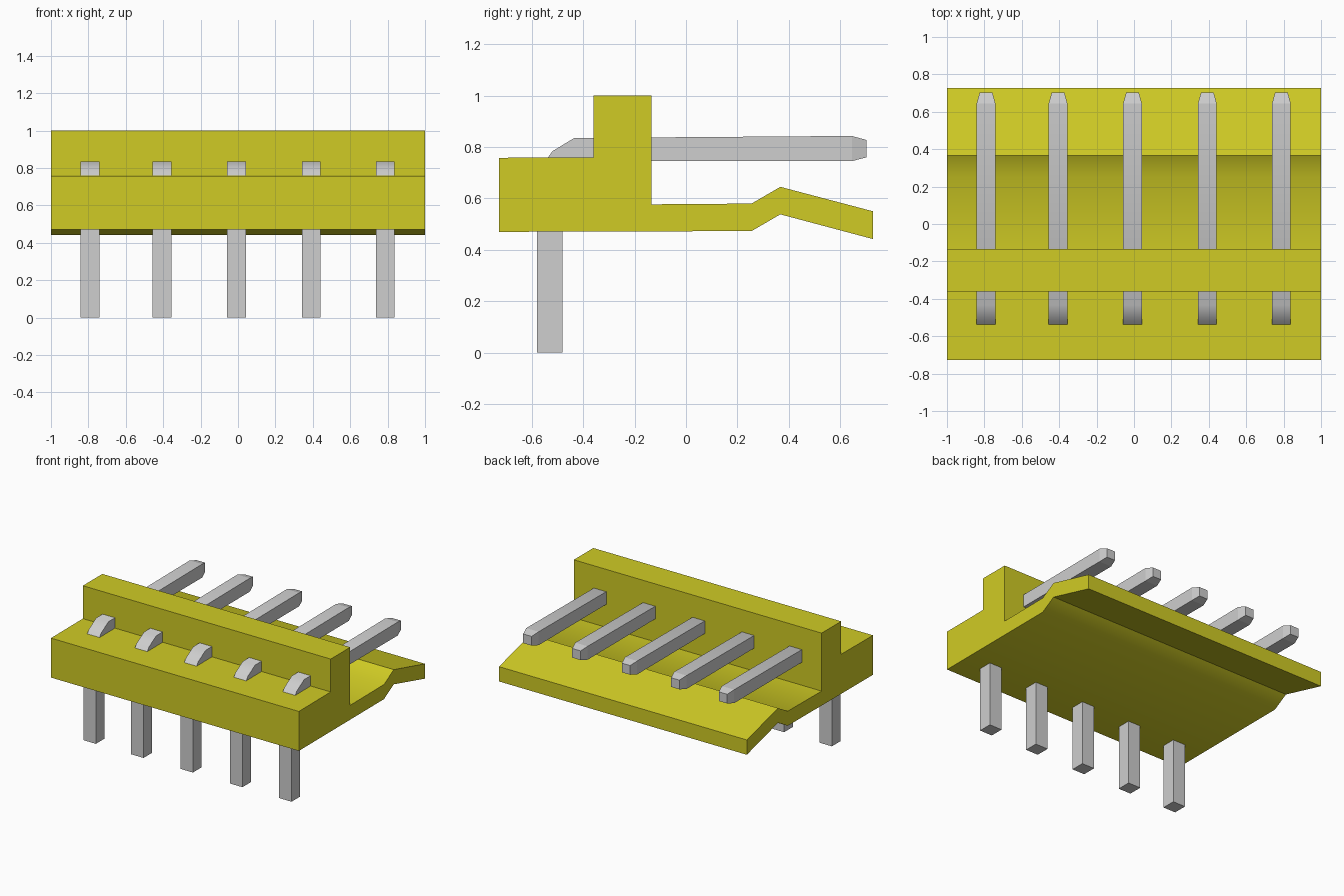
import bpy
import bmesh
import math

if "Cube" in bpy.data.objects:
    bpy.data.objects.remove(bpy.data.objects["Cube"])


def make_material(name, color):
    mat = bpy.data.materials.new(name)
    mat.use_nodes = True
    mat.diffuse_color = color
    mat.node_tree.nodes["Principled BSDF"].inputs["Base Color"].default_value = color
    return mat


yellow = make_material("yellow plastic", (0.63, 0.60, 0.018, 1))
metal = make_material("grey metal", (0.62, 0.62, 0.62, 1))


def extrude_profile(name, profile, half_width, x, mat, tip_y=None, tip_half=0.0):
    """Extrude a (y, z) side profile along x; points at tip_y are narrowed."""
    bm = bmesh.new()
    sides = []
    for s in (-1, 1):
        sides.append([bm.verts.new((s * (tip_half if y == tip_y else half_width), y, z))
                      for y, z in profile])
    left, right = sides
    bm.faces.new(left)
    bm.faces.new(right)
    n = len(profile)
    for i in range(n):
        j = (i + 1) % n
        bm.faces.new((left[i], left[j], right[j], right[i]))
    # Split the side caps so a narrowed tip stays planar
    if tip_y is not None:
        bmesh.ops.connect_verts_nonplanar(bm, angle_limit=0.01, faces=bm.faces[:])
    bmesh.ops.recalc_face_normals(bm, faces=bm.faces[:])
    mesh = bpy.data.meshes.new(name)
    bm.to_mesh(mesh)
    bm.free()
    mesh.materials.append(mat)
    obj = bpy.data.objects.new(name, mesh)
    obj.location.x = x
    bpy.context.collection.objects.link(obj)
    bpy.ops.object.select_all(action='DESELECT')
    obj.select_set(True)
    bpy.context.view_layer.objects.active = obj
    bpy.ops.object.shade_smooth_by_angle(angle=math.radians(33))
    return obj


# Housing: front step, upright wall, thin shelf and ridged latch lip
housing_profile = [
    (-0.727, 0.47), (-0.727, 0.758), (-0.36, 0.76), (-0.36, 1.0),
    (-0.135, 1.0), (-0.135, 0.577), (0.255, 0.58), (0.367, 0.645),
    (0.727, 0.55), (0.727, 0.442), (0.367, 0.538), (0.255, 0.473),
]
extrude_profile("housing", housing_profile, 1.0, 0, yellow)

# Pin shank: bent from the vertical leg into the horizontal contact
shank_profile = [
    (-0.58, 0.0), (-0.58, 0.70), (-0.519, 0.784), (-0.435, 0.835),
    (0.645, 0.843), (0.645, 0.745), (-0.42, 0.745), (-0.48, 0.69), (-0.48, 0.0),
]
# Pin tip: tapered on all four sides
tip_profile = [(0.645, 0.843), (0.703, 0.827), (0.703, 0.76), (0.645, 0.745)]

for i, x in enumerate((-0.791, -0.406, -0.008, 0.392, 0.788), 1):
    shank = extrude_profile(f"pin_{i}", shank_profile, 0.05, x, metal)
    tip = extrude_profile(f"pin_tip_{i}", tip_profile, 0.05, x, metal,
                          tip_y=0.703, tip_half=0.034)
    # Keep one object per pin
    shank.select_set(True)
    bpy.context.view_layer.objects.active = shank
    bpy.ops.object.join()
